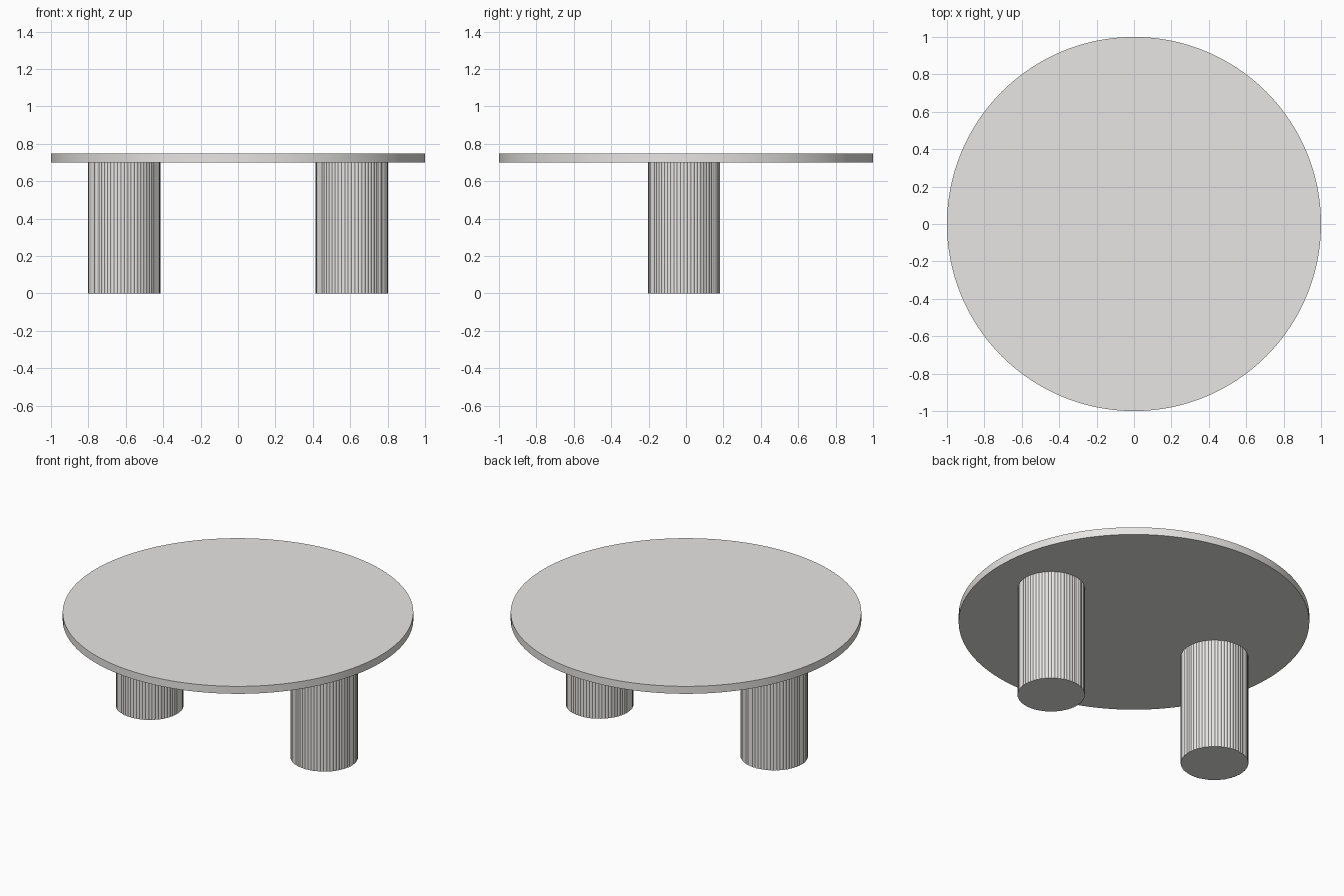
import bpy, bmesh, math

if "Cube" in bpy.data.objects:
    bpy.data.objects.remove(bpy.data.objects["Cube"])

grey = bpy.data.materials.new("warm light grey")
grey.diffuse_color = (0.80, 0.79, 0.775, 1)
grey.use_nodes = True
grey.node_tree.nodes["Principled BSDF"].inputs["Base Color"].default_value = grey.diffuse_color


def prism(name, outline, z0, z1, x=0.0, y=0.0):
    """Extrude a closed outline between two heights."""
    bm = bmesh.new()
    face = bm.faces.new([bm.verts.new((px, py, z0)) for px, py in outline])
    top = bmesh.ops.extrude_face_region(bm, geom=[face], use_keep_orig=True)
    bmesh.ops.translate(bm, vec=(0, 0, z1 - z0),
                        verts=[v for v in top["geom"] if isinstance(v, bmesh.types.BMVert)])
    bmesh.ops.recalc_face_normals(bm, faces=bm.faces)
    mesh = bpy.data.meshes.new(name)
    bm.to_mesh(mesh)
    bm.free()
    mesh.materials.append(grey)
    ob = bpy.data.objects.new(name, mesh)
    ob.location = (x, y, 0)
    bpy.context.collection.objects.link(ob)
    bpy.ops.object.select_all(action="DESELECT")
    ob.select_set(True)
    bpy.context.view_layer.objects.active = ob
    bpy.ops.object.shade_smooth_by_angle(angle=math.radians(20))
    return ob


def ring(radius, n, flutes=0, depth=0.0):
    """Circle outline, optionally with shallow convex flutes."""
    pts = []
    for i in range(n):
        a = 2 * math.pi * i / n
        r = radius - depth * (1 - abs(math.sin(a * flutes / 2)))
        pts.append((r * math.cos(a), r * math.sin(a)))
    return pts


# round top
prism("table_top", ring(1.0, 192), 0.70, 0.747)

# two finely ribbed column legs
for side, x in (("left", -0.608), ("right", 0.608)):
    prism(side + "_leg", ring(0.193, 64 * 6, 64, 0.003), 0.0, 0.70, x, -0.01)
